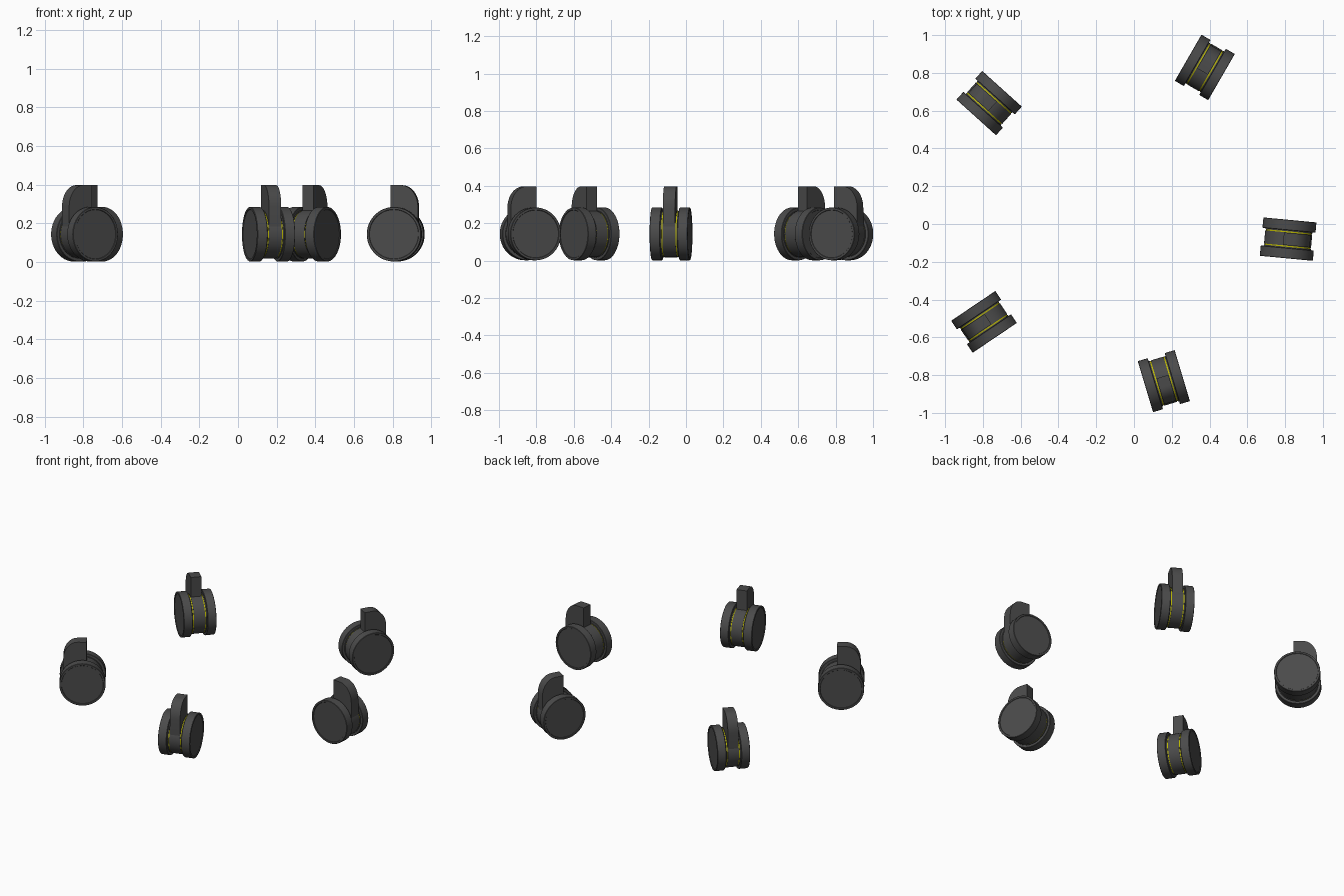
import bpy, bmesh, math
from mathutils import Matrix, Vector

if "Cube" in bpy.data.objects:
    bpy.data.objects.remove(bpy.data.objects["Cube"])

ZC = 0.143   # wheel axle height
SEG = 48

def material(name, col):
    m = bpy.data.materials.new(name)
    m.diffuse_color = (*col, 1)
    m.use_nodes = True
    m.node_tree.nodes["Principled BSDF"].inputs["Base Color"].default_value = m.diffuse_color
    return m

DARK = material("dark_plastic", (0.07, 0.07, 0.07))
YELLOW = material("yellow_ring", (0.50, 0.48, 0.0))

def finish(bm, name, mat, place):
    bmesh.ops.remove_doubles(bm, verts=bm.verts, dist=1e-5)
    bmesh.ops.recalc_face_normals(bm, faces=bm.faces)
    me = bpy.data.meshes.new(name)
    bm.to_mesh(me)
    bm.free()
    me.materials.append(mat)
    ob = bpy.data.objects.new(name, me)
    ob.matrix_world = place
    bpy.context.collection.objects.link(ob)
    bpy.ops.object.select_all(action='DESELECT')
    ob.select_set(True)
    bpy.context.view_layer.objects.active = ob
    bpy.ops.object.shade_smooth_by_angle(angle=math.radians(30))
    return ob

def lathe(name, profile, mat, place):
    """Revolve (radius, y) points around the axle (local y)."""
    bm = bmesh.new()
    vs = [bm.verts.new((r, y, ZC)) for r, y in profile]
    es = [bm.edges.new(p) for p in zip(vs, vs[1:])]
    bmesh.ops.spin(bm, geom=vs + es, cent=(0, 0, ZC), axis=(0, 1, 0),
                   angle=2 * math.pi, steps=SEG, use_merge=True)
    return finish(bm, name, mat, place)

def extrude(name, outline, half, mat, place):
    """Extrude an (x, z) outline along the axle."""
    bm = bmesh.new()
    f = bm.faces.new([bm.verts.new((x, -half, z)) for x, z in outline])
    r = bmesh.ops.extrude_face_region(bm, geom=[f])
    bmesh.ops.translate(bm, vec=Vector((0, 2 * half, 0)),
                        verts=[v for v in r['geom'] if isinstance(v, bmesh.types.BMVert)])
    return finish(bm, name, mat, place)

# Wheel: shoulder, tread, rim lip and shallow dished face
WHEEL = [(0.110, 0.041), (0.125, 0.041), (0.125, 0.047), (0.139, 0.047), (0.141, 0.049),
         (0.141, 0.100), (0.139, 0.102), (0.129, 0.102), (0.127, 0.099), (0, 0.099)]
RING = [(0.122, 0.034), (0.122, 0.042)]
HUB = [(0.110, -0.035), (0.125, -0.035), (0.125, 0.035), (0.110, 0.035)]

# Stem hood: straight inner edge, flat top, rounded outer corner
HOOD = [(0.117, ZC), (0.119, 0.20)]
HOOD += [(0.03 + 0.088 * math.cos(a), 0.285 + 0.112 * math.sin(a))
         for a in (math.radians(9 * i) for i in range(11))]
HOOD += [(-0.025, 0.397), (-0.025, ZC)]

# Caster centre x, y and heading in degrees
CASTERS = [(0.816, -0.080, -5.4), (0.375, 0.829, 60), (-0.767, 0.640, 138),
           (-0.794, -0.518, 214), (0.158, -0.832, -73.3)]

for i, (x, y, deg) in enumerate(CASTERS, 1):
    place = Matrix.Translation((x, y, 0)) @ Matrix.Rotation(math.radians(deg), 4, 'Z')
    lathe(f"caster_{i}_hub", HUB, DARK, place)
    extrude(f"caster_{i}_hood", HOOD, 0.033, DARK, place)
    for side, s in (("left", 1), ("right", -1)):
        lathe(f"caster_{i}_wheel_{side}", [(r, s * w) for r, w in WHEEL], DARK, place)
        lathe(f"caster_{i}_ring_{side}", [(r, s * w) for r, w in RING], YELLOW, place)
